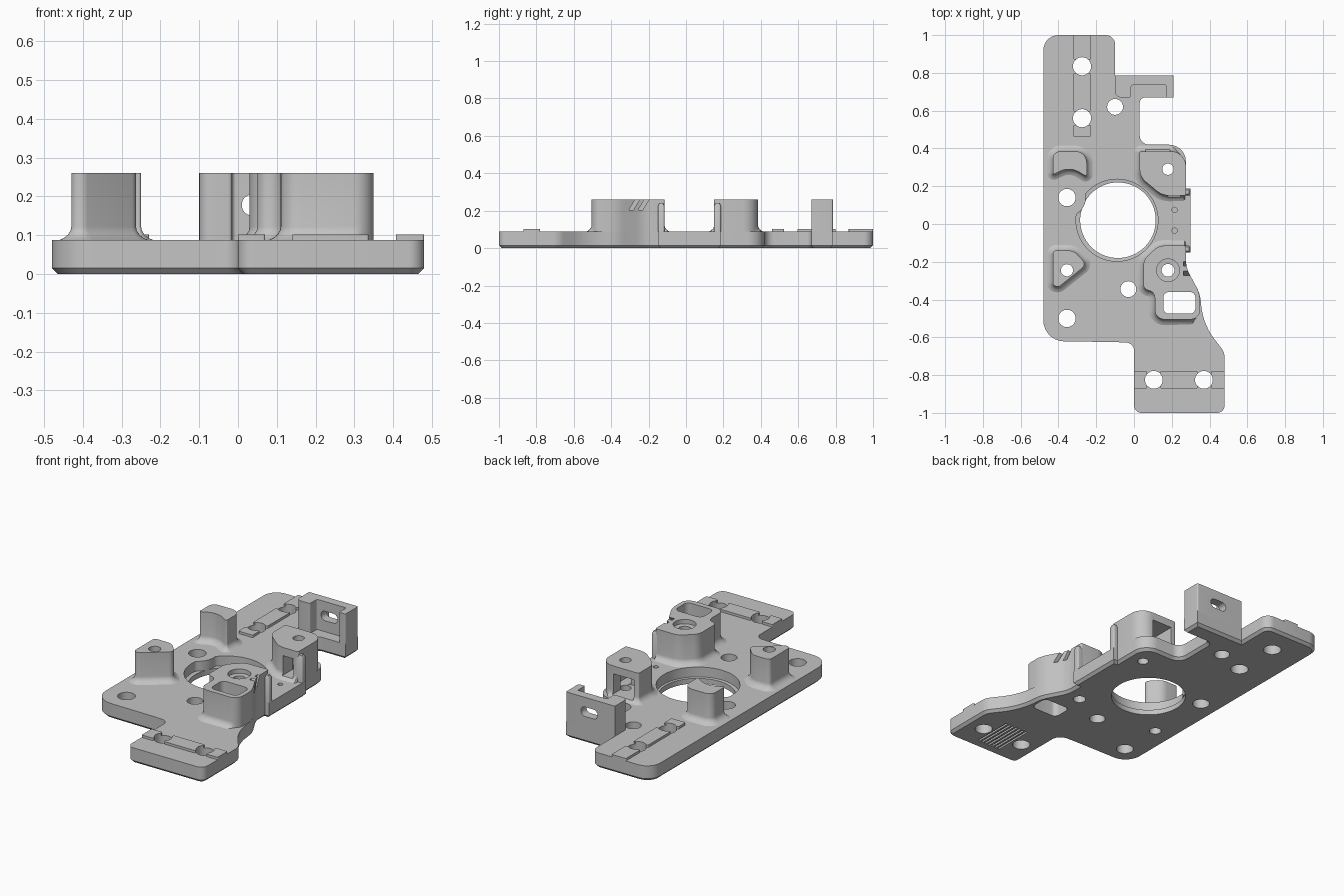
import bpy, bmesh, math
from mathutils import Vector

cube = bpy.data.objects.get("Cube")
if cube:
    bpy.data.objects.remove(cube)

grey = bpy.data.materials.new("plain grey")
grey.use_nodes = True
grey.diffuse_color = (0.55, 0.55, 0.55, 1)
grey.node_tree.nodes["Principled BSDF"].inputs["Base Color"].default_value = grey.diffuse_color

PLATE, TOP = 0.088, 0.26


def rounded(corners, steps=7):
    """Counter-clockwise outline with an arc at each (x, y, tangent length) corner."""
    out, n = [], len(corners)
    for i, (x, y, d) in enumerate(corners):
        c = Vector((x, y))
        a = (Vector(corners[i - 1][:2]) - c).normalized()
        b = (Vector(corners[(i + 1) % n][:2]) - c).normalized()
        if d == 0:
            out.append(c)
            continue
        w = math.sin(a.angle(b) / 2)
        p, q = c + a * d, c + b * d
        for k in range(steps + 1):
            t = k / steps
            f, g, h = (1 - t) ** 2, 2 * w * t * (1 - t), t * t
            out.append((p * f + c * g + q * h) / (f + g + h))
    area = sum(out[i - 1].x * v.y - v.x * out[i - 1].y for i, v in enumerate(out))
    return out if area > 0 else out[::-1]


def circle(x, y, r, n=40):
    return [Vector((x + r * math.cos(k * math.tau / n), y + r * math.sin(k * math.tau / n)))
            for k in range(n)]


def rect(x0, x1, y0, y1, r=0):
    return rounded([(x0, y0, r), (x1, y0, r), (x1, y1, r), (x0, y1, r)])


def grow(outline, d, flush):
    """Push an outline outward by d; flush keeps sides that face +x in place."""
    res, n = [], len(outline)
    for i, v in enumerate(outline):
        e = (v - outline[i - 1]).normalized()
        f = (outline[(i + 1) % n] - v).normalized()
        normal = Vector((e.y + f.y, -e.x - f.x))
        amount = d * max(0, 1 - 2 * max(0, normal.normalized().x)) if flush else d
        res.append(v + normal * amount / max(0.4, 1 + e.dot(f)))
    return res


def prism(name, outline, levels, holes=(), flush=False):
    """Stack an outline through (z, offset) levels; holes are stacks of (outline, z)."""
    bm = bmesh.new()
    stacks = [[(grow(outline, d, flush), z) for z, d in levels]] + list(holes)
    ends = {levels[0][0]: [], levels[-1][0]: []}
    for stack in stacks:
        rings = [[bm.verts.new((p.x, p.y, z)) for p in loop] for loop, z in stack]
        n = len(rings[0])
        for lo, hi in zip(rings, rings[1:]):
            for i in range(n):
                j = (i + 1) % n
                bm.faces.new((lo[i], lo[j], hi[j], hi[i]))
        for ring, z in ((rings[0], stack[0][1]), (rings[-1], stack[-1][1])):
            if z in ends:
                ends[z] += [bm.edges.get((ring[i - 1], ring[i])) for i in range(n)]
            else:
                bm.faces.new(ring)
    for edges in ends.values():
        bmesh.ops.triangle_fill(bm, edges=edges, use_beauty=True, normal=(0, 0, 1))
    bmesh.ops.recalc_face_normals(bm, faces=bm.faces)
    me = bpy.data.meshes.new(name)
    bm.to_mesh(me)
    bm.free()
    me.materials.append(grey)
    ob = bpy.data.objects.new(name, me)
    bpy.context.collection.objects.link(ob)
    return ob


cutters = []


def cutter(outline, z0=-0.1, z1=0.4):
    ob = prism("cutter", outline, [(z0, 0), (z1, 0)])
    ob.hide_render = True
    cutters.append(ob)
    return ob


def carve(ob, tools):
    for t in tools:
        m = ob.modifiers.new("cut", "BOOLEAN")
        m.operation, m.object, m.solver = "DIFFERENCE", t, "EXACT"
    bpy.context.view_layer.update()
    dg = bpy.context.evaluated_depsgraph_get()
    me = bpy.data.meshes.new_from_object(ob.evaluated_get(dg))
    ob.modifiers.clear()
    ob.data = me


# Hole shapes shared by the plate and the parts on it
bolts = [circle(*b) for b in (
    (-.275, .835, .048), (-.275, .56, .048), (.105, -.825, .047), (.37, -.825, .047),
    (-.355, .14, .046), (-.355, -.5, .046), (-.03, -.345, .042), (-.1, .62, .042))]
tri_hole = circle(-.355, -.245, .032)
window_hole = circle(.18, .29, .03)
big_hole = circle(.18, -.245, .034)
pocket = rect(.155, .325, -.475, -.36, .03)

# Large bore: the wider upper step bulges inward around the nearby bolt
bore, step = circle(-.085, .02, .2, 96), circle(-.09, .02, .217, 96)
boss = Vector((-.355, .14))
for i, p in enumerate(step):
    if (p - boss).length < .1:
        step[i] = boss + (p - boss).normalized() * .1

# Base plate with a bevelled underside, blind pin holes and grip grooves
outline = rounded([
    (-.48, 1, .08), (-.10, 1, .05), (-.10, .785, 0), (.21, .785, 0), (.21, .67, 0),
    (.03, .67, .03), (.03, .42, .05), (.275, .42, .09), (.275, .187, 0), (.30, .187, 0),
    (.30, -.15, 0), (.275, -.15, 0), (.275, -.23, .04), (.35, -.37, .04), (.365, -.53, .1),
    (.48, -.68, .03), (.48, -1, .04), (0, -1, .04), (0, -.63, .04), (-.1, -.625, 0),
    (-.48, -.62, .11)])
plate_holes = [[(h, 0), (h, PLATE)]
               for h in bolts + [tri_hole, window_hole, big_hole, pocket]]
plate_holes.append([(bore, 0), (bore, .03), (step, .032), (step, PLATE)])
for y in (.075, -.035):
    pin = circle(.215, y, .014, 16)
    plate_holes.append([(pin, .04), (pin, PLATE)])
for k in range(7):
    groove = rect(.166 + .023 * k, .178 + .023 * k, -.94, -.70)
    plate_holes.append([(groove, 0), (groove, .01)])
prism("base_plate", outline, [(0, -.015), (.015, 0), (PLATE, 0)], plate_holes)

# Mounting posts with a filleted foot
FOOT = .08
flare = [(FOOT, .03), (PLATE, .03), (.093, .019), (.101, .009), (.112, .002), (.122, 0), (TOP, 0)]
prism("back_right_post", rounded([
    (-.43, .385, .04), (-.43, .26, .012), (-.34, .305, .06), (-.25, .25, .012),
    (-.25, .385, .06)]), flare)

prism("front_right_post", rounded([
    (-.43, -.14, .02), (-.32, -.14, .03), (-.25, -.215, .03), (-.40, -.335, .015),
    (-.43, -.325, .015)]), flare, [[(tri_hole, FOOT), (tri_hole, TOP)]])

window_post = prism("back_left_post", rounded([
    (.03, .385, .008), (.275, .385, .08), (.275, .15, .01), (.15, .15, .04),
    (.03, .25, .04)]), flare, [[(window_hole, FOOT), (window_hole, TOP)]], flush=True)
carve(window_post, [cutter(rect(.06, .19, .24, .5), .1, .215),
                    cutter(rect(.18, .245, .05, .3), .102, .213)])

counterbore = circle(.18, -.245, .06)
big_post = prism("front_left_post", rounded([
    (.05, -.19, .03), (.13, -.115, .03), (.275, -.115, .008), (.275, -.23, .04),
    (.35, -.37, .04), (.35, -.505, .05), (.11, -.505, .05), (.11, -.36, .03),
    (.05, -.345, .025)]), flare, [
    [(big_hole, FOOT), (big_hole, .233), (counterbore, .235), (counterbore, TOP)],
    [(pocket, FOOT), (pocket, TOP)]], flush=True)

# Slanted cable grooves in its outer edge
slots = []
for y in (-.225, -.275):
    s = cutter(rect(.262, .4, y - .012, y + .012), .205, .4)
    for v in s.data.vertices:
        v.co.y += (v.co.z - .235) * .6
    slots.append(s)
carve(big_post, slots)

# Short guide ribs either side of the outer step
for name, y0, y1 in (("back_guide_rib", .15, .187), ("front_guide_rib", -.15, -.115)):
    prism(name, rect(.255, .30, y0, y1, .01), [(.05, 0), (.225, 0), (.24, -.008)])

# Upright bracket with a slotted back wall
bracket = prism("slotted_bracket", rounded([
    (-.10, .785, 0), (-.10, .67, .03), (-.015, .67, .01), (-.015, .735, .01),
    (.17, .735, .005), (.17, .67, .005), (.21, .67, .008), (.21, .785, .008)]),
    [(.04, 0), (TOP, 0)])
slot = cutter(rect(.01, .115, -.027, .027, .026), -.2, .2)
for v in slot.data.vertices:
    v.co = (v.co.x, .76 - v.co.z, v.co.y + .178)
carve(bracket, [slot])

# Raised rails, interrupted at the bolts
bolt_cutters = [cutter(b) for b in bolts[:4]]
for i, (a, b) in enumerate(((.46, .525), (.595, .8), (.87, 1))):
    rail = prism(f"back_rail_{i + 1}", rect(-.32, -.23, a, b, .006), [(.05, 0), (.102, 0)])
    carve(rail, bolt_cutters[:2])
for i, (a, b) in enumerate(((0, .07), (.14, .337), (.407, .48))):
    rail = prism(f"front_rail_{i + 1}", rect(a, b, -.87, -.78, .006), [(.05, 0), (.102, 0)])
    carve(rail, bolt_cutters[2:])

for c in cutters:
    bpy.data.objects.remove(c)

# Smooth the arcs, keep the edges crisp
bpy.ops.object.select_all(action="DESELECT")
for ob in bpy.context.scene.objects:
    if ob.type == "MESH":
        ob.select_set(True)
        bpy.context.view_layer.objects.active = ob
bpy.ops.object.shade_smooth_by_angle(angle=math.radians(30))
